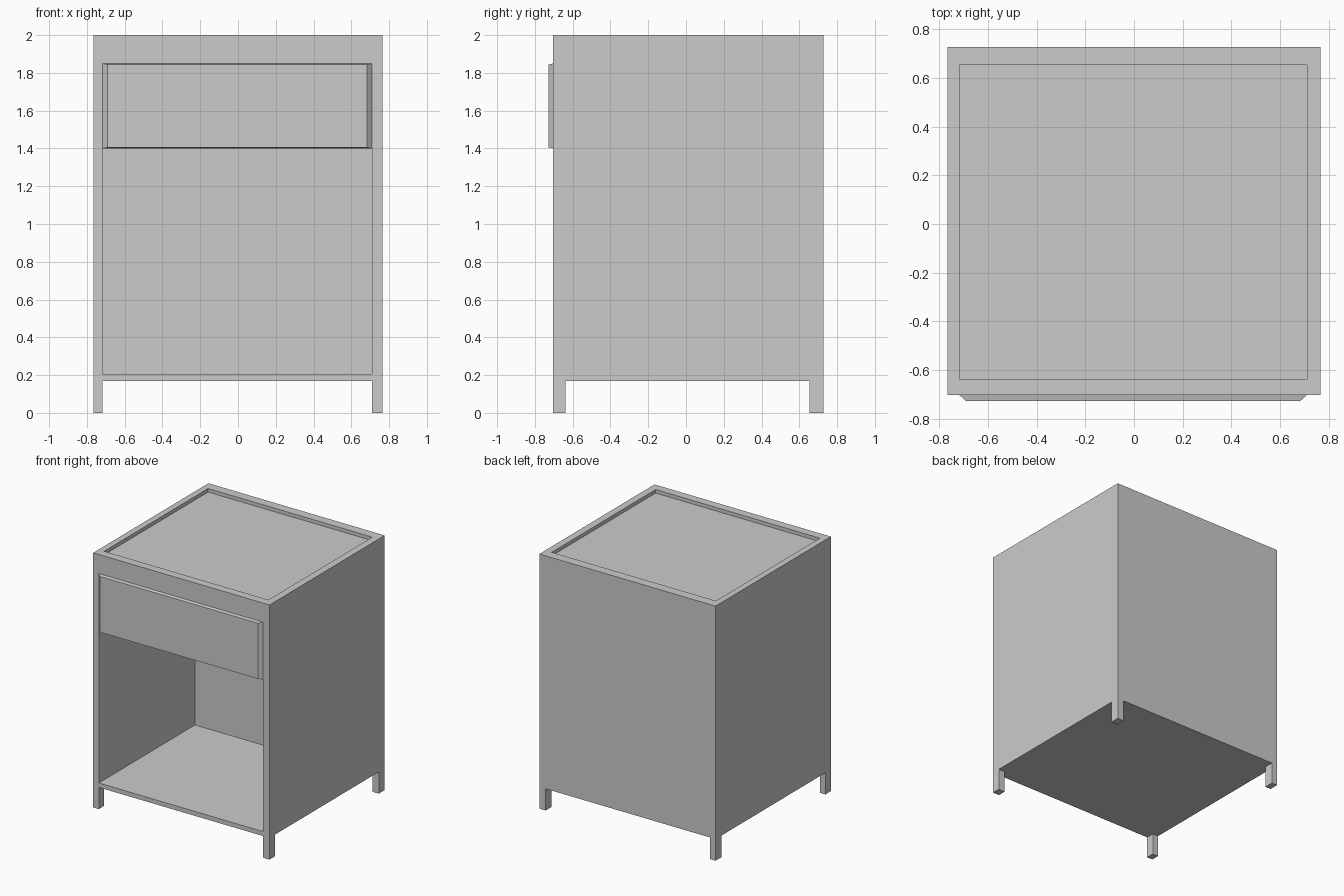
import bpy, bmesh

if "Cube" in bpy.data.objects:
    bpy.data.objects.remove(bpy.data.objects["Cube"])

X, IN_L, IN_R = 0.766, -0.717, 0.71        # outer half width, inner side faces
FRONT, BACK = -0.703, 0.727                # cabinet depth
IN_F, IN_B = -0.637, 0.653                 # inner edges of rim and legs


def make_box(name, x, y, z, front_inset=(0, 0)):
    """Box from (min, max) ranges; front_inset shrinks the -y face in x and z."""
    bm = bmesh.new()
    bmesh.ops.create_cube(bm, size=1)
    for v in bm.verts:
        sx, sy, sz = (1 if c > 0 else 0 for c in v.co)
        v.co = (x[sx], y[sy], z[sz])
        if sy == 0:
            v.co.x += front_inset[0] * (1 - 2 * sx)
            v.co.z += front_inset[1] * (1 - 2 * sz)
    mesh = bpy.data.meshes.new(name)
    bm.to_mesh(mesh)
    bm.free()
    obj = bpy.data.objects.new(name, mesh)
    bpy.context.collection.objects.link(obj)
    return obj


# Cabinet body, carved from one block
body = make_box("cabinet_body", (-X, X), (FRONT, BACK), (0, 2))
cuts = {
    "leg_gap_front_to_back": ((IN_L, IN_R), (-1, 1), (-0.2, 0.17)),
    "leg_gap_side_to_side": ((-1, 1), (IN_F, IN_B), (-0.2, 0.17)),
    "open_shelf": ((IN_L, IN_R), (-1, 0.49), (0.205, 1.40)),
    "top_tray": ((IN_L, IN_R), (IN_F, IN_B), (1.972, 2.2)),
}
cutters = []
for name, ranges in cuts.items():
    cutter = make_box(name + "_cutter", *ranges)
    cutter.hide_render = True
    mod = body.modifiers.new(name, 'BOOLEAN')
    mod.operation, mod.solver, mod.object = 'DIFFERENCE', 'EXACT', cutter
    cutters.append(cutter)

# Bake the cuts and remove the cutters
bpy.context.view_layer.update()
carved = bpy.data.meshes.new_from_object(
    body.evaluated_get(bpy.context.evaluated_depsgraph_get()))
body.modifiers.clear()
body.data = carved
for cutter in cutters:
    bpy.data.objects.remove(cutter)

# Drawer front with chamfered edges
make_box("drawer_front", (IN_L, IN_R), (-BACK, FRONT), (1.40, 1.85), (0.026, 0.006))
